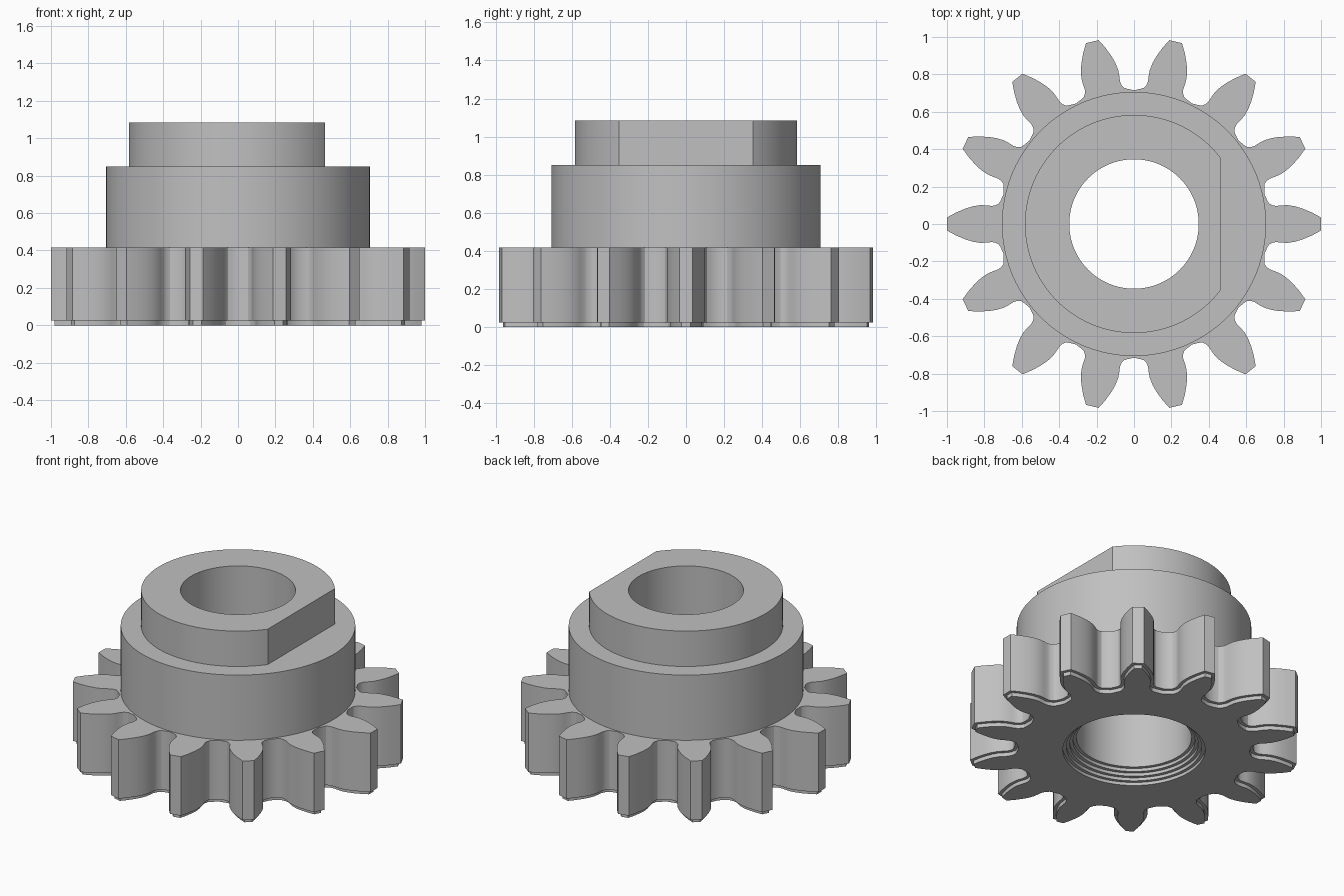
import bpy, bmesh
from math import pi, cos, sin, acos, atan2, radians
from mathutils import Vector, Matrix

if "Cube" in bpy.data.objects:
    bpy.data.objects.remove(bpy.data.objects["Cube"])

TEETH = 14
SEGMENTS = 288
GEAR_TOP, COLLAR_TOP, BOSS_TOP = 0.417, 0.85, 1.085
COLLAR_R, BOSS_R, BORE_R = 0.706, 0.583, 0.346
FLAT_X = 0.465

steel = bpy.data.materials.new("plain_grey")
steel.use_nodes = True
GREY = (0.53, 0.53, 0.53, 1)
steel.diffuse_color = GREY
steel.node_tree.nodes["Principled BSDF"].inputs["Base Color"].default_value = GREY


def circle(r, angles=None):
    angles = angles or [2 * pi * i / SEGMENTS for i in range(SEGMENTS)]
    return [Vector((r * cos(a), r * sin(a))) for a in angles]


def loft(name, rings):
    """Skin a list of (outline, height) rings, outer walls running upwards."""
    bm = bmesh.new()
    rows = [[bm.verts.new((p.x, p.y, z)) for p in pts] for pts, z in rings]
    for a, b in zip(rows, rows[1:]):
        n = len(a)
        for i in range(n):
            j = (i + 1) % n
            bm.faces.new((a[i], a[j], b[j], b[i]))
    mesh = bpy.data.meshes.new(name)
    bm.to_mesh(mesh)
    bm.free()
    mesh.materials.append(steel)
    obj = bpy.data.objects.new(name, mesh)
    bpy.context.collection.objects.link(obj)
    bpy.ops.object.select_all(action='DESELECT')
    obj.select_set(True)
    bpy.context.view_layer.objects.active = obj
    bpy.ops.object.shade_smooth_by_angle(angle=radians(28))
    return obj


def gear_outline():
    # one tooth flank as (radius along tooth, half width), root to tip
    flank = [(0.713, 0.125), (0.722, 0.11), (0.74, 0.1), (0.76, 0.0965),
             (0.79, 0.0995), (0.82, 0.101), (0.86, 0.095), (0.9, 0.083),
             (0.95, 0.062), (1.0, 0.035)]
    tooth = [Vector((r, -w)) for r, w in flank]
    tooth += [Vector((r, w)) for r, w in reversed(flank)]
    tooth.append(Vector((0.715 * cos(pi / TEETH), 0.715 * sin(pi / TEETH))))
    pts = []
    for k in range(TEETH):
        turn = Matrix.Rotation(2 * pi * k / TEETH, 2)
        pts += [turn @ p for p in tooth]
    return pts


def inset(pts, d):
    out = []
    for i, p in enumerate(pts):
        e1 = (p - pts[i - 1]).normalized()
        e2 = (pts[(i + 1) % len(pts)] - p).normalized()
        n1, n2 = Vector((e1.y, -e1.x)), Vector((e2.y, -e2.x))
        out.append(p - (n1 + n2) * d / (1 + n1.dot(n2)))
    return out


# Toothed wheel with a recessed bottom layer
outline = gear_outline()
foot = inset(outline, 0.02)
own_angles = [atan2(p.y, p.x) for p in outline]
foot_angles = [atan2(p.y, p.x) for p in foot]
loft("gear_wheel", [(circle(0.6, foot_angles), 0), (foot, 0), (foot, 0.025),
                    (outline, 0.025), (outline, GEAR_TOP),
                    (circle(0.7, own_angles), GEAR_TOP)])

# Flat underside between the teeth and the bore
loft("gear_underside", [(circle(0.428), 0), (circle(0.602), 0)])

# D-shaped outline of the boss, with exact corners at the flat
corner = acos(FLAT_X / BOSS_R)
boss = []
for i in range(SEGMENTS):
    a = 2 * pi * i / SEGMENTS
    for c in (corner, 2 * pi - corner):
        if abs(a - c) <= pi / SEGMENTS:
            a = c
    r = min(BOSS_R, FLAT_X / cos(a)) if cos(a) > 0 else BOSS_R
    boss.append(Vector((r * cos(a), r * sin(a))))

# Collar and boss
loft("collar", [(circle(COLLAR_R), GEAR_TOP), (circle(COLLAR_R), COLLAR_TOP),
                (boss, COLLAR_TOP)])
loft("flat_sided_boss", [(boss, COLLAR_TOP), (boss, BOSS_TOP),
                         (circle(BORE_R), BOSS_TOP)])

# Bore, widening in small steps at the bottom
STEPS, STEP = 4, 0.0205
bore = [(circle(BORE_R), BOSS_TOP)]
for k in range(STEPS):
    z = (STEPS - k) * STEP
    bore += [(circle(BORE_R + k * STEP), z), (circle(BORE_R + (k + 1) * STEP), z)]
bore.append((circle(BORE_R + STEPS * STEP), 0))
loft("bore_wall", bore)
